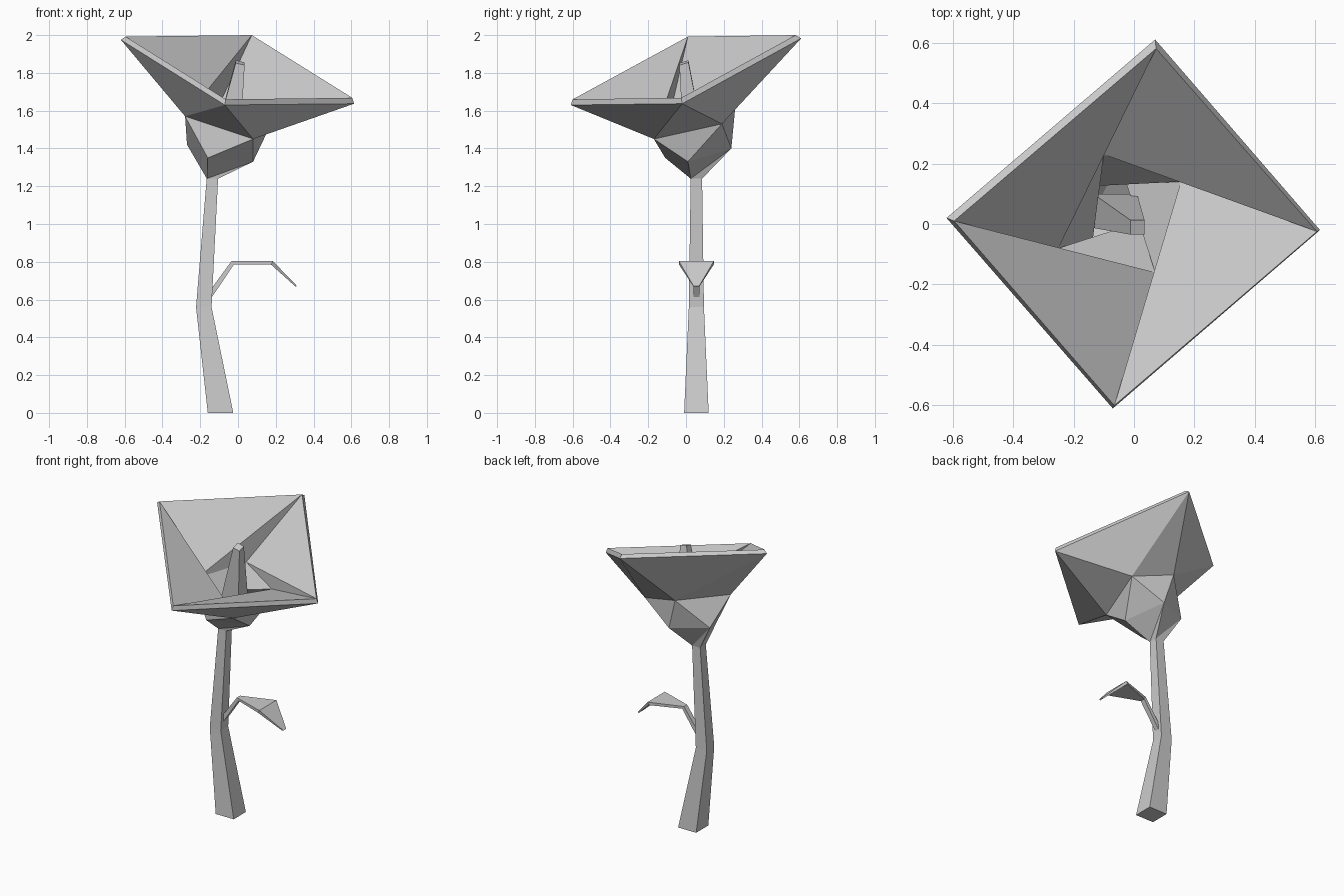
import bpy, bmesh
from mathutils import Vector

if "Cube" in bpy.data.objects:
    bpy.data.objects.remove(bpy.data.objects["Cube"])


def finish(name, bm):
    bmesh.ops.recalc_face_normals(bm, faces=bm.faces)
    mesh = bpy.data.meshes.new(name)
    bm.to_mesh(mesh)
    bm.free()
    obj = bpy.data.objects.new(name, mesh)
    bpy.context.collection.objects.link(obj)
    return obj


def add_rings(bm, rings):
    return [[bm.verts.new(p) for p in ring] for ring in rings]


def loft(name, rings):
    """Capped skin through four-sided rings."""
    bm = bmesh.new()
    r = add_rings(bm, rings)
    for a, b in zip(r, r[1:]):
        for i in range(4):
            j = (i + 1) % 4
            bm.faces.new((a[i], a[j], b[j], b[i]))
    bm.faces.new(r[0])
    bm.faces.new(r[-1])
    return finish(name, bm)


def rect(x0, x1, y0, y1, z):
    return [(x0, y0, z), (x1, y0, z), (x1, y1, z), (x0, y1, z)]


# Bent tapering stem
loft("stem", [rect(-0.16, -0.025, -0.01, 0.12, 0),
              rect(-0.222, -0.14, 0.015, 0.095, 0.56),
              rect(-0.165, -0.105, 0.025, 0.085, 1.25)])

# Leaf on a thin stalk: top x,z / bottom x,z / half width
leaf = []
for xt, zt, xb, zb, w in [(-0.15, 0.645, -0.15, 0.595, 0.015),
                          (-0.035, 0.803, -0.022, 0.785, 0.017),
                          (0.185, 0.803, 0.175, 0.785, 0.092),
                          (0.312, 0.672, 0.305, 0.668, 0.015)]:
    leaf.append([(xt, 0.055 - w, zt), (xt, 0.055 + w, zt),
                 (xb, 0.055 + w, zb), (xb, 0.055 - w, zb)])
loft("leaf", leaf)

# Stamen in the middle of the bloom
top = rect(-0.012, 0.035, -0.035, 0.013, 1.86)
top = [(x, y, 1.86 - 0.24 * x + 0.31 * y) for x, y, z in top]
loft("stamen", [rect(-0.135, 0.01, -0.013, 0.1, 1.41), top])

# Bloom: twisted four-sided bowl, outer and inner skins from rim to base
outer = [
    [(-0.62, 0.02, 1.975), (-0.07, -0.61, 1.63), (0.615, -0.02, 1.637), (0.07, 0.61, 1.983)],
    [(-0.28, -0.08, 1.57), (0.08, -0.17, 1.45), (0.175, 0.19, 1.53), (-0.1, 0.26, 1.61)],
    [(-0.16, -0.11, 1.35), (0.08, 0.01, 1.33), (-0.04, 0.24, 1.40), (-0.27, 0.13, 1.42)],
    rect(-0.165, -0.105, 0.025, 0.085, 1.24)]
inner = [
    [(-0.595, 0.01, 1.992), (-0.065, -0.6, 1.66), (0.605, -0.025, 1.668), (0.073, 0.58, 2.0)],
    [(-0.25, -0.08, 1.60), (0.07, -0.16, 1.49), (0.155, 0.14, 1.55), (-0.1, 0.23, 1.63)],
    [(-0.14, -0.08, 1.39), (0.06, 0.02, 1.37), (-0.05, 0.21, 1.42), (-0.245, 0.12, 1.44)],
    rect(-0.155, -0.115, 0.035, 0.075, 1.28)]
bm = bmesh.new()
out, inn = add_rings(bm, outer), add_rings(bm, inner)
for i in range(4):
    j = (i + 1) % 4
    for a, b in zip(out, out[1:]):
        bm.faces.new((a[i], a[j], b[i]))
        bm.faces.new((a[j], b[j], b[i]))
    for a, b in zip(inn, inn[1:]):
        bm.faces.new((a[i], a[j], b[j]))
        bm.faces.new((a[i], b[j], b[i]))
    bm.faces.new((out[0][i], out[0][j], inn[0][j], inn[0][i]))
bm.faces.new(out[-1])
bm.faces.new(inn[-1])
finish("bloom", bm)
